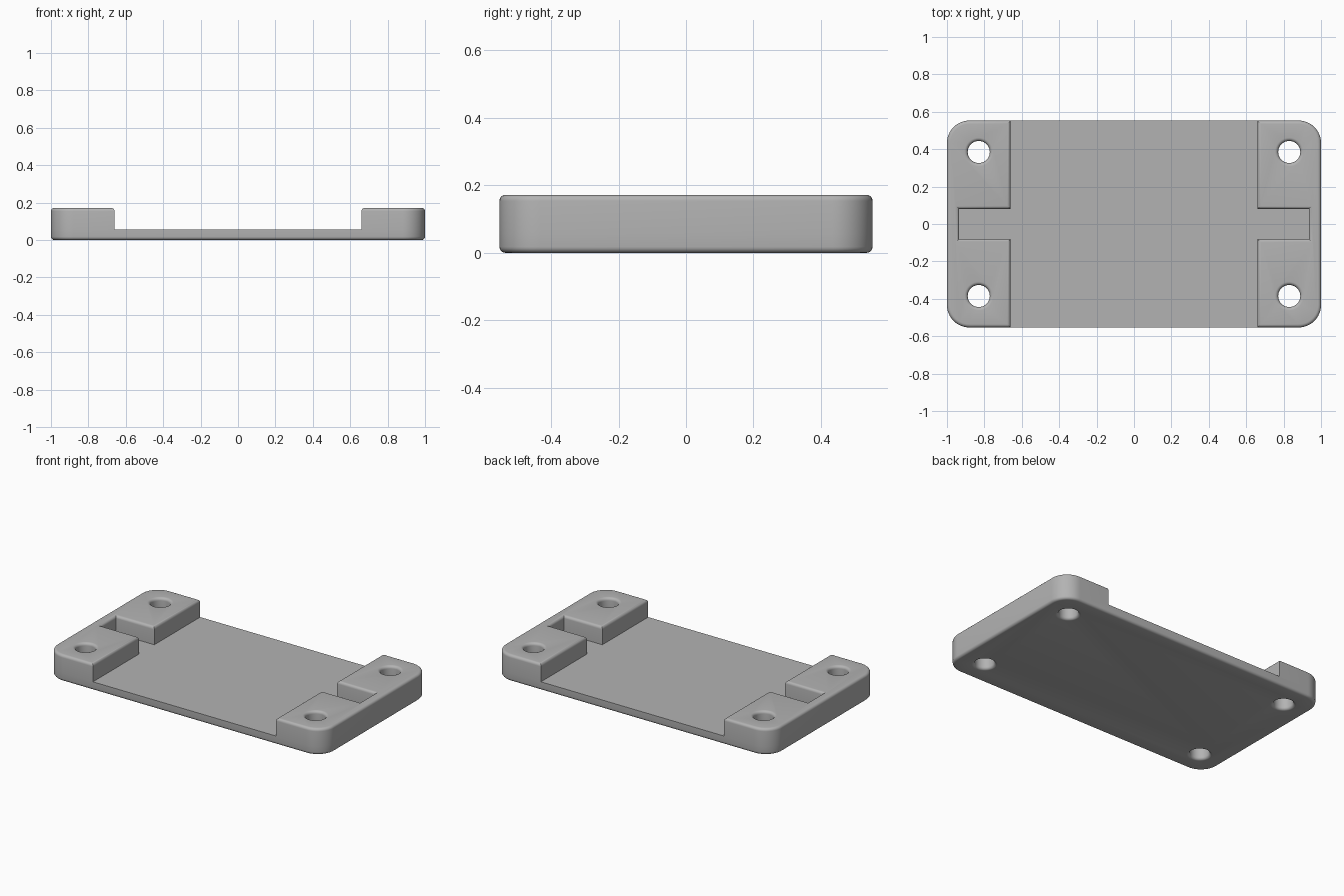
import bpy, bmesh
from math import cos, sin, pi, radians

cube = bpy.data.objects.get("Cube")
if cube:
    bpy.data.objects.remove(cube, do_unlink=True)

HALF_X, HALF_Y = 1.0, 0.553
FLOOR, TOP = 0.056, 0.172
CORNER, FILLET = 0.12, 0.018
PAD_X, SLOT_X, SLOT_Y = 0.66, 0.935, 0.08
HOLE_X, HOLE_Y, HOLE_R = 0.83, 0.385, 0.059

grey = bpy.data.materials.new("plain grey")
grey.use_nodes = True
colour = (0.45, 0.45, 0.45, 1)
grey.diffuse_color = colour
grey.node_tree.nodes["Principled BSDF"].inputs["Base Color"].default_value = colour


def corner(sx, sy, steps=12):
    """Points of one rounded outer corner, counter-clockwise."""
    start = {(1, 1): 0, (-1, 1): 1, (-1, -1): 2, (1, -1): 3}[sx, sy] * pi / 2
    cx, cy = sx * (HALF_X - CORNER), sy * (HALF_Y - CORNER)
    return [(cx + CORNER * cos(start + pi / 2 * i / steps),
             cy + CORNER * sin(start + pi / 2 * i / steps)) for i in range(steps + 1)]


def make_object(name, bm):
    bmesh.ops.recalc_face_normals(bm, faces=bm.faces[:])
    mesh = bpy.data.meshes.new(name)
    bm.to_mesh(mesh)
    bm.free()
    mesh.materials.append(grey)
    obj = bpy.data.objects.new(name, mesh)
    bpy.context.collection.objects.link(obj)
    return obj


def prism(name, outline, low, high, round_z):
    """Extrude an outline and round its rim at height round_z."""
    bm = bmesh.new()
    face = bm.faces.new([bm.verts.new((x, y, low)) for x, y in outline])
    grown = bmesh.ops.extrude_face_region(bm, geom=[face], use_keep_orig=True)["geom"]
    for v in grown:
        if isinstance(v, bmesh.types.BMVert):
            v.co.z = high
    rim = [e for e in bm.edges if all(abs(v.co.z - round_z) < 1e-5 for v in e.verts)]
    bmesh.ops.bevel(bm, geom=rim, offset=FILLET, segments=5, profile=0.5, affect='EDGES')
    return make_object(name, bm)


def hole_cutter(name, x, y, sides=40, steps=6):
    """Turned pin whose ends flare out to leave rounded hole rims."""
    arc = [(HOLE_R + FILLET * (1 - cos(pi / 2 * i / steps)),
            FILLET * (1 - sin(pi / 2 * i / steps))) for i in range(steps + 1)]
    upper = [(r, TOP - d) for r, d in arc]
    lower = [(r, d) for r, d in reversed(arc)]
    wide = HOLE_R + FILLET
    profile = [(wide, -0.05)] + lower + upper + [(wide, TOP + 0.05)]
    bm = bmesh.new()
    rings = [[bm.verts.new((x + r * cos(2 * pi * k / sides), y + r * sin(2 * pi * k / sides), z))
              for k in range(sides)] for r, z in profile]
    for a, b in zip(rings, rings[1:]):
        for k in range(sides):
            n = (k + 1) % sides
            bm.faces.new((a[k], a[n], b[n], b[k]))
    bm.faces.new(rings[0])
    bm.faces.new(rings[-1])
    return make_object(name, bm)


def combine(base, other, operation):
    mod = base.modifiers.new(other.name, 'BOOLEAN')
    mod.operation, mod.solver, mod.object = operation, 'EXACT', other
    bpy.context.view_layer.objects.active = base
    bpy.ops.object.modifier_apply(modifier=mod.name)
    bpy.data.objects.remove(other, do_unlink=True)


# Thin floor plate, rounded below
outline = corner(1, 1) + corner(-1, 1) + corner(-1, -1) + corner(1, -1)
plate = prism("mounting_plate", outline, 0, FLOOR, 0)

# Raised end blocks with a slot in the middle, rounded above
for side, name in ((1, "left_block"), (-1, "right_block")):
    slot = [(PAD_X, HALF_Y), (PAD_X, SLOT_Y), (SLOT_X, SLOT_Y),
            (SLOT_X, -SLOT_Y), (PAD_X, -SLOT_Y), (PAD_X, -HALF_Y)]
    shape = [(side * x, y) for x, y in corner(1, -1) + corner(1, 1) + slot]
    combine(plate, prism(name, shape, FLOOR, TOP, TOP), 'UNION')

# Four screw holes
for x in (-HOLE_X, HOLE_X):
    for y in (-HOLE_Y, HOLE_Y):
        combine(plate, hole_cutter("screw_hole", x, y), 'DIFFERENCE')

bpy.ops.object.select_all(action='DESELECT')
plate.select_set(True)
bpy.context.view_layer.objects.active = plate
bpy.ops.object.shade_smooth_by_angle(angle=radians(35))
